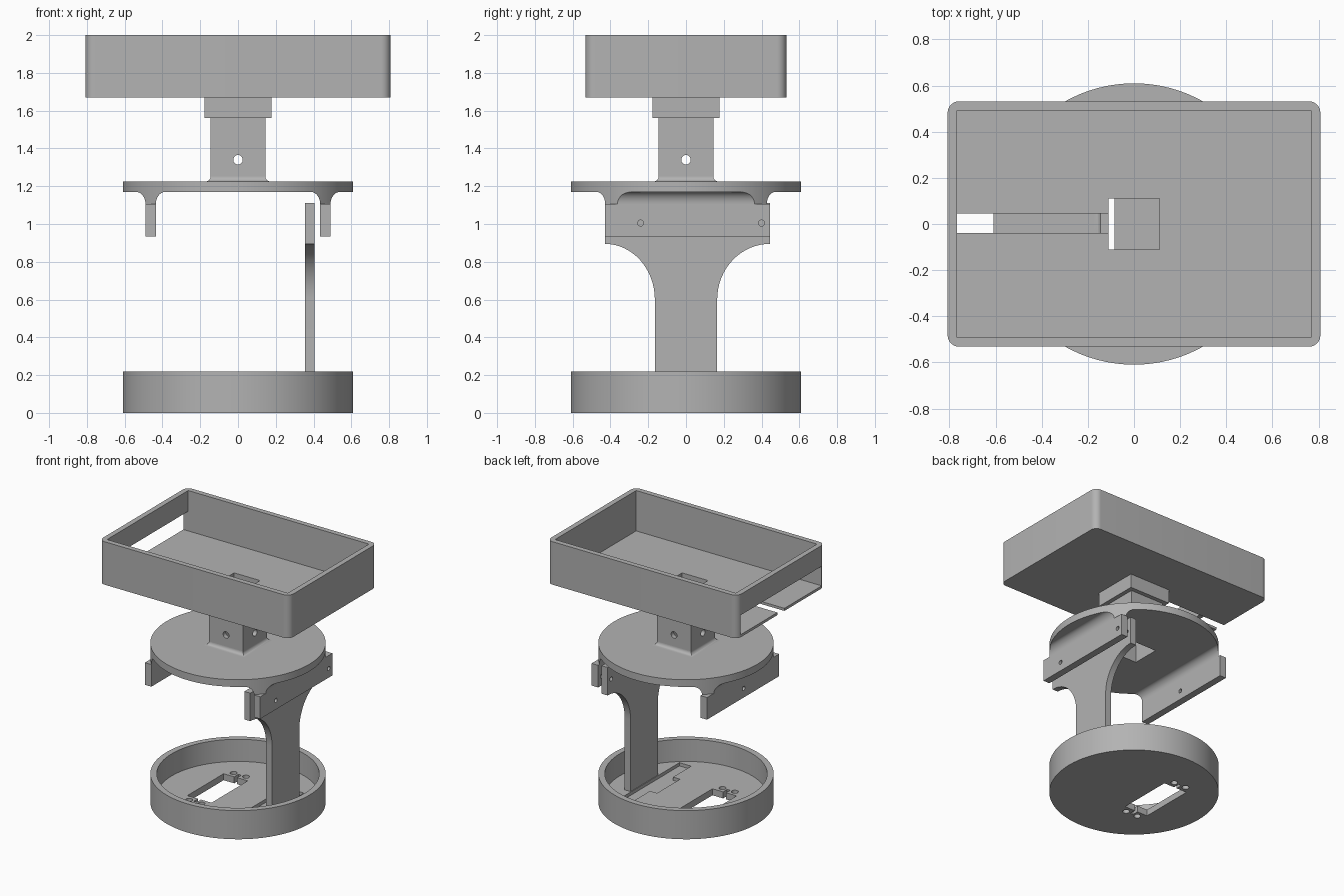
import bpy, bmesh, math

if "Cube" in bpy.data.objects:
    bpy.data.objects.remove(bpy.data.objects["Cube"], do_unlink=True)

GREY = (0.45, 0.45, 0.45, 1)
grey = bpy.data.materials.new("plain grey")
grey.use_nodes = True
grey.diffuse_color = GREY
grey.node_tree.nodes["Principled BSDF"].inputs["Base Color"].default_value = GREY


def prism(name, points, axis, lo, hi):
    """Extrude a 2D outline along an axis (outline uses the other two axes in order)."""
    def place(p, h):
        c = list(p)
        c.insert("xyz".index(axis), h)
        return c
    bm = bmesh.new()
    face = bm.faces.new([bm.verts.new(place(p, lo)) for p in points])
    new = bmesh.ops.extrude_face_region(bm, geom=[face])["geom"]
    shift = place((0, 0), hi - lo)
    bmesh.ops.translate(bm, vec=shift, verts=[g for g in new if isinstance(g, bmesh.types.BMVert)])
    bmesh.ops.recalc_face_normals(bm, faces=bm.faces)
    mesh = bpy.data.meshes.new(name)
    bm.to_mesh(mesh)
    bm.free()
    mesh.materials.append(grey)
    obj = bpy.data.objects.new(name, mesh)
    bpy.context.collection.objects.link(obj)
    return obj


def arc(cx, cy, rx, ry, start, end, n=16):
    angles = [math.radians(start + (end - start) * i / n) for i in range(n + 1)]
    return [(cx + rx * math.cos(a), cy + ry * math.sin(a)) for a in angles]


def box(name, x0, x1, y0, y1, z0, z1):
    return prism(name, [(x0, y0), (x1, y0), (x1, y1), (x0, y1)], "z", z0, z1)


def cylinder(name, r, axis, lo, hi, centre=(0, 0), n=96):
    return prism(name, arc(*centre, r, r, 0, 360, n)[:-1], axis, lo, hi)


def boolean(obj, tools, operation="DIFFERENCE"):
    """Apply each tool to the object, then discard the tool."""
    for tool in tools:
        tool.hide_render = True
        mod = obj.modifiers.new("cut", "BOOLEAN")
        mod.operation, mod.solver, mod.object = operation, "EXACT", tool
        bpy.context.view_layer.update()
        graph = bpy.context.evaluated_depsgraph_get()
        mesh = bpy.data.meshes.new_from_object(obj.evaluated_get(graph))
        obj.modifiers.clear()
        obj.data = mesh
        bpy.data.objects.remove(tool, do_unlink=True)
    return obj


def smooth(obj):
    bpy.ops.object.select_all(action="DESELECT")
    obj.select_set(True)
    bpy.context.view_layer.objects.active = obj
    bpy.ops.object.shade_smooth_by_angle(angle=math.radians(30))


R = 0.61       # disc and base radius
HOLE = 0.11    # half width of the square cable channel
POST = 0.145   # half width of the post

# Base cup with motor opening, screw holes and a shallow trough beside the leg
base = cylinder("base_cup", R, "z", 0, 0.22)
cuts = [cylinder("cutter", R - 0.045, "z", 0.05, 0.3),
        box("cutter", -0.29, -0.085, -0.2, 0.24, -0.1, 0.1),
        box("cutter", 0.25, 0.35, -0.42, 0.3, 0.025, 0.1),
        box("cutter", 0.19, 0.26, -0.2, 0.08, 0.025, 0.1)]
for y, side in ((0.29, -1), (-0.25, 1)):
    mid = y + side * 0.03
    cuts.append(box("cutter", -0.2, -0.175, min(y, mid + side * 0.03),
                    max(y, mid + side * 0.03), -0.1, 0.1))
    cuts += [cylinder("cutter", 0.025, "z", -0.1, 0.1, (x, y), 24) for x in (-0.24, -0.135)]
smooth(boolean(base, cuts))

# Upright leg: narrow stem sweeping out to a wide head
outline = ([(-0.165, 0.04), (0.165, 0.04)]
           + arc(0.445, 0.6, 0.28, 0.295, 180, 90)
           + [(0.445, 1.11), (-0.43, 1.11)]
           + arc(-0.43, 0.6, 0.265, 0.295, 90, 0))
leg = prism("leg", outline, "x", 0.355, 0.405)
smooth(boolean(leg, [cylinder("cutter", 0.016, "x", 0.3, 0.45, (y, 1.005), 24)
                     for y in (-0.24, 0.4)]))

# Turntable disc with cable channel
disc = cylinder("turntable_disc", R, "z", 1.17, 1.225)
smooth(boolean(disc, [box("cutter", -HOLE, HOLE, -HOLE, HOLE, 1.1, 1.3)]))

# Hanging brackets, flared where they meet the disc
for name, side, holes in (("left_bracket", 1, (-0.24, 0.4)), ("right_bracket", -1, (0,))):
    x0, x1 = sorted((side * 0.435, side * 0.49))
    flange = box(name, x0, x1, -0.43, 0.445, 0.935, 1.105)
    smooth(boolean(flange, [cylinder("cutter", 0.016, "x", x0 - 0.1, x1 + 0.1, (y, 1.005), 24)
                            for y in holes]))
    flare = (arc(x1 + 0.05, 1.105, 0.05, 0.065, 180, 90)
             + arc(x0 - 0.05, 1.105, 0.05, 0.065, 90, 0))
    fillet = prism(name + "_flare", flare, "y", -0.5, 0.5)
    smooth(boolean(fillet, [cylinder("cutter", R, "z", 1, 1.3)], "INTERSECT"))

# Hollow square post with cross holes
post = box("post", -POST, POST, -POST, POST, 1.225, 1.67)
smooth(boolean(post, [box("cutter", -HOLE, HOLE, -HOLE, HOLE, 1.1, 1.8),
                      cylinder("cutter", 0.025, "x", -0.3, 0.3, (0, 1.34), 32),
                      cylinder("cutter", 0.025, "y", -0.3, 0.3, (0, 1.34), 32)]))

# Concave skirt around the foot of the post, one strip per side
skirt = arc(POST + 0.027, 1.252, 0.027, 0.027, 180, 270, 8)
bm = bmesh.new()
rings = [[bm.verts.new((sx * w, sy * w, z)) for sx, sy in ((-1, -1), (1, -1), (1, 1), (-1, 1))]
         for w, z in skirt]
for upper, lower in zip(rings, rings[1:]):
    for i in range(4):
        j = (i + 1) % 4
        bm.faces.new((lower[i], lower[j], upper[j], upper[i]))
mesh = bpy.data.meshes.new("post_skirt")
bm.to_mesh(mesh)
bm.free()
mesh.materials.append(grey)
post_skirt = bpy.data.objects.new("post_skirt", mesh)
bpy.context.collection.objects.link(post_skirt)
smooth(post_skirt)

# Collar socket around the top of the post, open on the slot side
collar = box("collar", -0.178, 0.178, -0.178, 0.178, 1.56, 1.67)
boolean(collar, [box("cutter", -POST, POST, -POST, POST, 1.5, 1.8),
                 box("cutter", -0.3, -0.1, -0.04, 0.045, 1.5, 1.8)])

# Open tray with rounded corners, side window and cable slot
X, Y, r = 0.808, 0.532, 0.05
corners = (arc(X - r, Y - r, r, r, 0, 90, 10) + arc(r - X, Y - r, r, r, 90, 180, 10)
           + arc(r - X, r - Y, r, r, 180, 270, 10) + arc(X - r, r - Y, r, r, 270, 360, 10))
tray = prism("tray", corners, "z", 1.67, 2.0)
inner_x, inner_y, floor = X - 0.04, Y - 0.04, 1.69
smooth(boolean(tray, [box("cutter", -inner_x, inner_x, -inner_y, inner_y, floor, 2.1),
                      box("cutter", -1, -0.7, -inner_y, inner_y, floor, 1.84),
                      box("cutter", -1, -0.1, -0.04, 0.045, 1.6, 1.75),
                      box("cutter", -HOLE, HOLE, -HOLE, HOLE, 1.6, 1.75)]))
